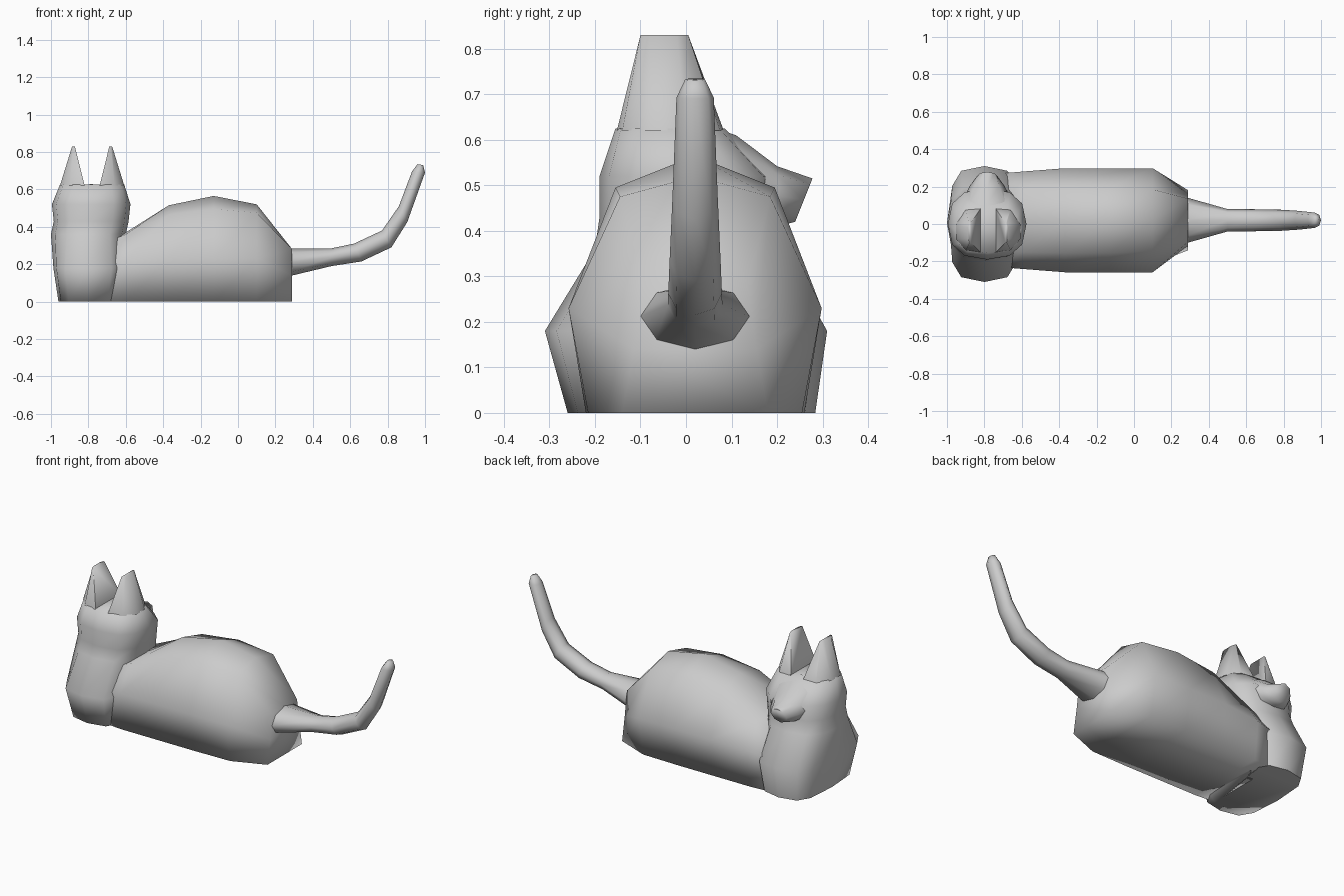
import bpy, bmesh, math
from math import cos, sin, pi
from mathutils import Vector

if "Cube" in bpy.data.objects:
    bpy.data.objects.remove(bpy.data.objects["Cube"])

CY = 0.02       # centre line of the body
HX = -0.785     # centre line of the head


def loft(name, rings, angle=80):
    """Skin a list of equal-length closed rings and cap both ends."""
    bm = bmesh.new()
    vs = [[bm.verts.new(p) for p in r] for r in rings]
    n = len(rings[0])
    for a, b in zip(vs, vs[1:]):
        for i in range(n):
            j = (i + 1) % n
            bm.faces.new((a[i], a[j], b[j], b[i]))
    bm.faces.new(vs[0])
    bm.faces.new(vs[-1])
    bmesh.ops.recalc_face_normals(bm, faces=bm.faces)
    me = bpy.data.meshes.new(name)
    bm.to_mesh(me)
    bm.free()
    ob = bpy.data.objects.new(name, me)
    bpy.context.collection.objects.link(ob)
    bpy.ops.object.select_all(action='DESELECT')
    ob.select_set(True)
    bpy.context.view_layer.objects.active = ob
    bpy.ops.object.shade_smooth_by_angle(angle=math.radians(angle))
    return ob


def oval(center, u, v, n=8):
    """Ring around a centre spanned by two half-axis vectors."""
    return [center + u * cos(2 * pi * i / n) + v * sin(2 * pi * i / n) for i in range(n)]


def squarish(z, cx, rx, cy, ry, p, n=12):
    """Horizontal rounded-rectangle ring; p = 1 is an ellipse."""
    f = lambda t: math.copysign(abs(t) ** p, t)
    return [Vector((cx + rx * f(cos(2 * pi * i / n)), cy + ry * f(sin(2 * pi * i / n)), z))
            for i in range(n)]


# body: x, top z, shoulder (y, z), side (y, z), base y
sections = [
    (-0.72, 0.32, 0.16, 0.31, 0.25, 0.20, 0.23),
    (-0.60, 0.37, 0.17, 0.36, 0.26, 0.22, 0.24),
    (-0.37, 0.515, 0.175, 0.465, 0.278, 0.23, 0.24),
    (-0.13, 0.565, 0.175, 0.495, 0.278, 0.23, 0.24),
    (0.10, 0.52, 0.165, 0.475, 0.278, 0.23, 0.235),
    (0.29, 0.28, 0.115, 0.28, 0.135, 0.14, 0.16),
]
rings = []
for x, top, sy, sz, wy, wz, by in sections:
    half = [(sy, sz), (wy, wz), (by, 0)]
    prof = [(0, top)] + half + [(-y, z) for y, z in reversed(half)]
    rings.append([Vector((x, CY + y, z)) for y, z in prof])
loft("body", rings, 110)

# tail: upper point (x, z), lower point (x, z), half width
spine = [
    (0.27, 0.285, 0.27, 0.135, 0.125),
    (0.50, 0.285, 0.50, 0.19, 0.06),
    (0.62, 0.31, 0.66, 0.215, 0.059),
    (0.77, 0.38, 0.82, 0.29, 0.056),
    (0.86, 0.51, 0.905, 0.425, 0.05),
    (0.93, 0.695, 1.0, 0.69, 0.041),
    (0.96, 0.735, 0.99, 0.73, 0.022),
]
rings = []
for tx, tz, bx, bz, w in spine:
    a, b = Vector((tx, CY, tz)), Vector((bx, CY, bz))
    rings.append(oval((a + b) / 2, (a - b) / 2, Vector((0, w, 0))))
loft("tail", rings)

# chest, neck and head as one upright column
column = [
    (0.00, -0.80, 0.16, 0.012, 0.272, 0.6),
    (0.18, -0.80, 0.187, 0.0, 0.31, 0.6),
    (0.36, -0.80, 0.20, 0.005, 0.205, 0.8),
    (0.43, HX, 0.20, 0.0, 0.19, 0.8),
    (0.52, HX, 0.21, 0.0, 0.19, 0.8),
    (0.625, -0.78, 0.172, -0.035, 0.12, 0.75),
]
loft("chest_and_head", [squarish(*c) for c in column])

# snout: upper (y, z), lower (y, z), half width
rings = []
for ty, tz, by, bz, w in [(0.05, 0.63, 0.05, 0.40, 0.17),
                          (0.11, 0.61, 0.13, 0.41, 0.135),
                          (0.20, 0.542, 0.21, 0.412, 0.092),
                          (0.278, 0.515, 0.24, 0.42, 0.052)]:
    a, b = Vector((HX, ty, tz)), Vector((HX, by, bz))
    rings.append(oval((a + b) / 2, (a - b) / 2, Vector((w, 0, 0))))
loft("snout", rings)

# ears: broad wedges narrowing to a short ridge
for side, label in ((-1, "left"), (1, "right")):
    X = lambda d: -0.78 + side * d
    base = [(X(0.04), -0.152), (X(0.12), -0.14), (X(0.172), -0.08),
            (X(0.172), 0.0), (X(0.12), 0.075), (X(0.04), 0.083)]
    tip = [(X(0.092), -0.10), (X(0.10), -0.10), (X(0.107), -0.08),
           (X(0.107), -0.02), (X(0.10), 0.005), (X(0.092), 0.005)]
    loft(label + "_ear", [[Vector((x, y, 0.62)) for x, y in base],
                          [Vector((x, y, 0.83)) for x, y in tip]])
